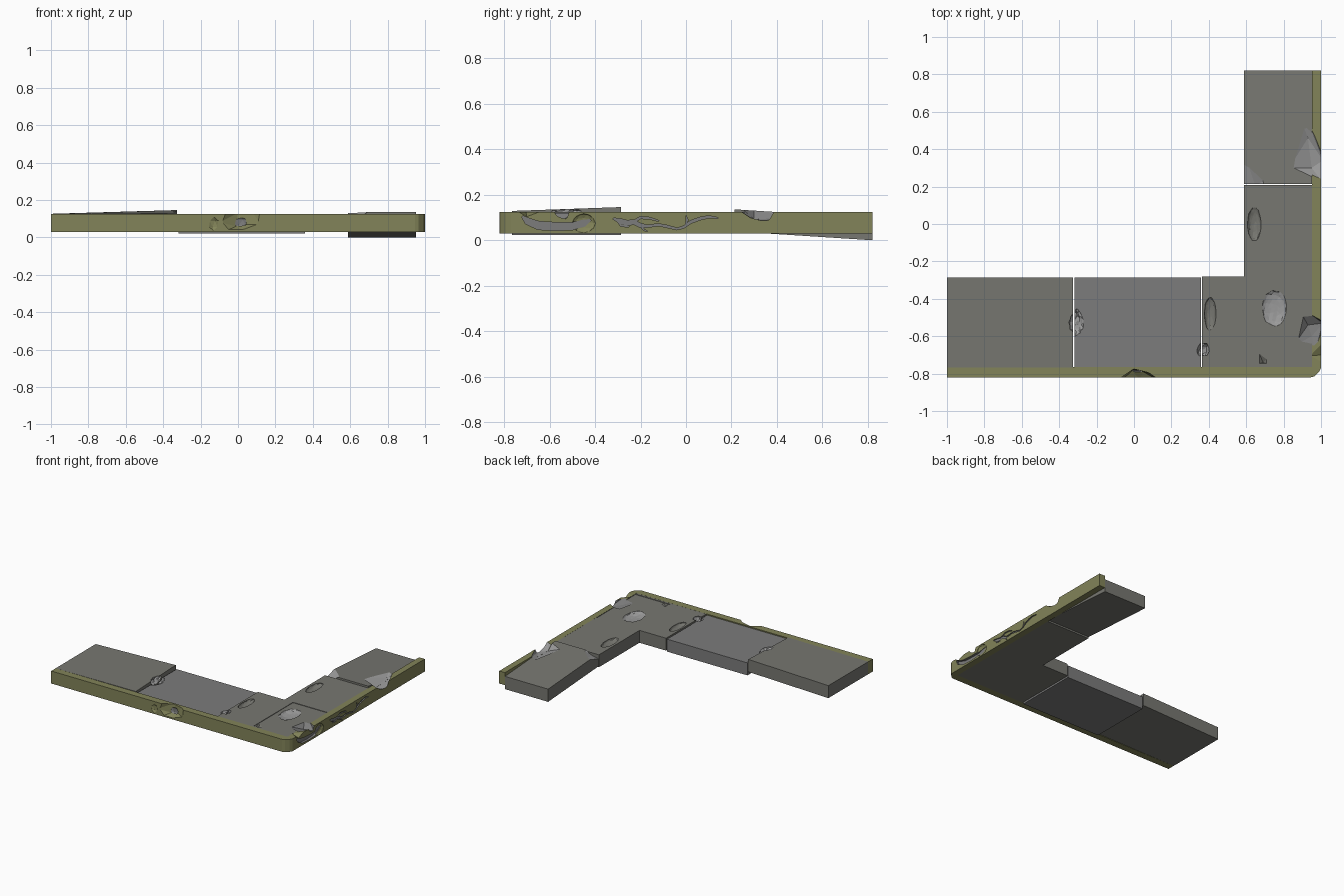
import bpy, bmesh, random
from mathutils import Vector

if "Cube" in bpy.data.objects:
    bpy.data.objects.remove(bpy.data.objects["Cube"])
random.seed(4)

def material(name, c):
    m = bpy.data.materials.new(name)
    m.diffuse_color = (*c, 1)
    m.use_nodes = True
    m.node_tree.nodes["Principled BSDF"].inputs["Base Color"].default_value = m.diffuse_color
    return m

OLIVE = material("curb_olive", (0.225, 0.23, 0.10))
SLAB = material("slab_warm_grey", (0.185, 0.185, 0.165))
GREY = material("plain_grey", (0.20, 0.20, 0.20))
PALE = material("broken_concrete", (0.33, 0.33, 0.33))

def finish(name, bm, mat):
    bmesh.ops.recalc_face_normals(bm, faces=bm.faces)
    me = bpy.data.meshes.new(name)
    bm.to_mesh(me)
    bm.free()
    me.materials.append(mat)
    ob = bpy.data.objects.new(name, me)
    bpy.context.collection.objects.link(ob)
    return ob

def prism(name, pts, a, b, mat, axis='z'):
    """Extrude a 2D outline from a to b along z (xy), x (yz) or y (xz)."""
    place = {'z': lambda p, h: (p[0], p[1], h),
             'x': lambda p, h: (h, p[0], p[1]),
             'y': lambda p, h: (p[0], h, p[1])}[axis]
    bm = bmesh.new()
    lo = [bm.verts.new(place(p, a)) for p in pts]
    hi = [bm.verts.new(place(p, b)) for p in pts]
    bm.faces.new(lo)
    bm.faces.new(hi)
    n = len(pts)
    for i in range(n):
        j = (i + 1) % n
        bm.faces.new((lo[i], lo[j], hi[j], hi[i]))
    return finish(name, bm, mat)

def slab(name, x0, x1, y0, y1, tops, thick, mat):
    """Paving slab whose four top corners have their own heights."""
    ob = prism(name, [(x0, y0), (x1, y0), (x1, y1), (x0, y1)], 0, 1, mat)
    for i, v in enumerate(ob.data.vertices):
        v.co.z = tops[i % 4] - (thick if i < 4 else 0)
    return ob

def hull(pts, mat=PALE):
    bm = bmesh.new()
    for p in pts:
        bm.verts.new(p)
    r = bmesh.ops.convex_hull(bm, input=bm.verts)
    junk = [v for v in bm.verts if not v.link_faces]
    bmesh.ops.delete(bm, geom=junk, context='VERTS')
    return finish("cutter", bm, mat)

def pit(c, r, jitter=0.06, sub=3, mat=PALE):
    """Rough ellipsoid used to scoop out a pit."""
    bm = bmesh.new()
    bmesh.ops.create_icosphere(bm, subdivisions=sub, radius=1)
    for v in bm.verts:
        k = 1 + random.uniform(-jitter, jitter)
        v.co = Vector([c[i] + v.co[i] * r[i] * k for i in range(3)])
    return finish("cutter", bm, mat)

def crack(path, depth=0.008):
    """Tapering ribbon groove in the right curb face; path is (y, z, half width)."""
    pts = [Vector(p[:2]) for p in path]
    left, right = [], []
    for i, p in enumerate(pts):
        d = (pts[min(i + 1, len(pts) - 1)] - pts[max(i - 1, 0)]).normalized()
        n = Vector((-d.y, d.x)) * path[i][2]
        left.append(p + n)
        right.append(p - n)
    return prism("cutter", left + right[::-1], 1 - depth, 1.01, GREY, 'x')

def cut(cutter, *targets):
    cutter.hide_render = True
    for t in targets:
        m = t.modifiers.new("cut", 'BOOLEAN')
        m.operation, m.solver, m.object = 'DIFFERENCE', 'EXACT', cutter
        m.material_mode = 'TRANSFER'
        bpy.context.view_layer.objects.active = t
        bpy.ops.object.modifier_apply(modifier=m.name)
    bpy.data.objects.remove(cutter)

# Curb: L-shaped strip with a rounded outer corner
curb = prism("curb", [(-1, -.82), (.945, -.82), (.966, -.814), (.988, -.792), (1, -.77),
                      (1, .82), (.952, .82), (.952, -.765), (-1, -.765)], .03, .125, OLIVE)

# Paving slabs: tilted left, sunken middle, corner piece, tilted rear
left = slab("left_slab", -1, -.325, -.766, -.285, (.125, .129, .146, .126), .095, SLAB)
middle = slab("middle_slab", -.318, .358, -.766, -.285, (.117,) * 4, .095, GREY)
corner = prism("corner_slab", [(.364, -.766), (.953, -.766), (.953, .208), (.588, .208),
                               (.588, -.28), (.364, -.28)], .03, .1245, SLAB)
rear = slab("rear_slab", .588, .951, .213, .82, (.136, .136, .097, .097), .097, SLAB)

# Shallow square recess in the corner slab
cut(prism("cutter", [(.66, -.75), (.951, -.75), (.951, -.28), (.66, -.28)],
          .121, .14, SLAB), corner)

# Pits in the slab surfaces
cut(pit((.752, -.45, .125), (.067, .097, .022)), corner)
cut(pit((.643, 0, .125), (.036, .09, .022), .04, mat=SLAB), corner)
cut(pit((.407, -.48, .125), (.031, .09, .022), .04, mat=SLAB), corner)

# Chips along the slab joints
cut(pit((-.31, -.525, .122), (.04, .07, .03), .12), left, middle)
cut(pit((.37, -.672, .12), (.033, .04, .03), .2, 2), middle, corner)
cut(hull([(.58, .2, .15), (.715, .2, .15), (.71, .25, .15), (.59, .38, .15),
          (.58, .38, .15), (.58, .2, .09), (.65, .2, .105)]), rear)
cut(hull([(.66, -.67, .13), (.66, -.75, .13), (.72, -.75, .13), (.72, -.715, .13),
          (.69, -.74, .105)], SLAB), corner)

# Large breaks across slab and curb
cut(hull([(.83, .3, .14), (.87, .45, .14), (.885, .58, .14), (.915, .585, .14),
          (.945, .53, .14), (1.01, .37, .14), (1.01, .22, .14), (.94, .26, .14),
          (.95, .3, .092), (.93, .46, .1), (1.01, .34, .085), (1.01, .28, .1)]), curb, rear)
cut(hull([(.85, -.655, .14), (.89, -.47, .14), (.92, -.465, .14), (1.01, -.515, .14),
          (1.01, -.56, .14), (.97, -.68, .14), (.93, -.54, .09), (.95, -.6, .1),
          (1.01, -.53, .095)], GREY), curb, corner)
cut(hull([(.93, -.705, .13), (1.01, -.75, .13), (1.01, -.62, .13),
          (1.01, -.7, .1)], OLIVE), curb)

# Notch in the front of the curb, with a grey broken core
cut(hull([(-.08, -.83, .13), (.13, -.83, .13), (.08, -.795, .13), (0, -.775, .13),
          (-.1, -.83, .08), (.12, -.83, .07), (.03, -.83, .036), (-.06, -.83, .036),
          (0, -.782, .1), (.05, -.79, .07), (-.01, -.785, .06)], OLIVE), curb)
cut(pit((.015, -.785, .08), (.036, .012, .032), .05, 1, GREY), curb)
cut(pit((-.13, -.82, .072), (.027, .012, .035), .1, 1, OLIVE), curb)

# Dents and branching cracks on the right of the curb
cut(pit((1, -.45, .075), (.016, .052, .043), .03, 2, OLIVE), curb)
cut(crack([(-.72, .105, .004), (-.7, .085, .014), (-.65, .065, .018), (-.57, .06, .018),
           (-.5, .062, .016), (-.45, .075, .016), (-.42, .09, .004)], .018), curb)
CRACKS = [
    [(-.32, .095, .003), (-.29, .085, .01), (-.26, .075, .012), (-.23, .08, .01),
     (-.2, .065, .009), (-.17, .062, .005), (-.12, .068, .005), (-.08, .06, .005),
     (-.04, .05, .004), (-.01, .058, .005), (.02, .08, .006), (.06, .095, .006),
     (.1, .103, .005), (.14, .098, .002)],
    [(-.23, .082, .005), (-.2, .1, .005), (-.16, .097, .004), (-.12, .085, .002)],
    [(-.3, .085, .004), (-.285, .065, .005), (-.25, .06, .002)],
    [(-.2, .066, .004), (-.185, .045, .003), (-.17, .04, .001)],
    [(0, .07, .003), (.005, .09, .004), (0, .108, .001)],
]
for path in CRACKS:
    cut(crack(path), curb)
